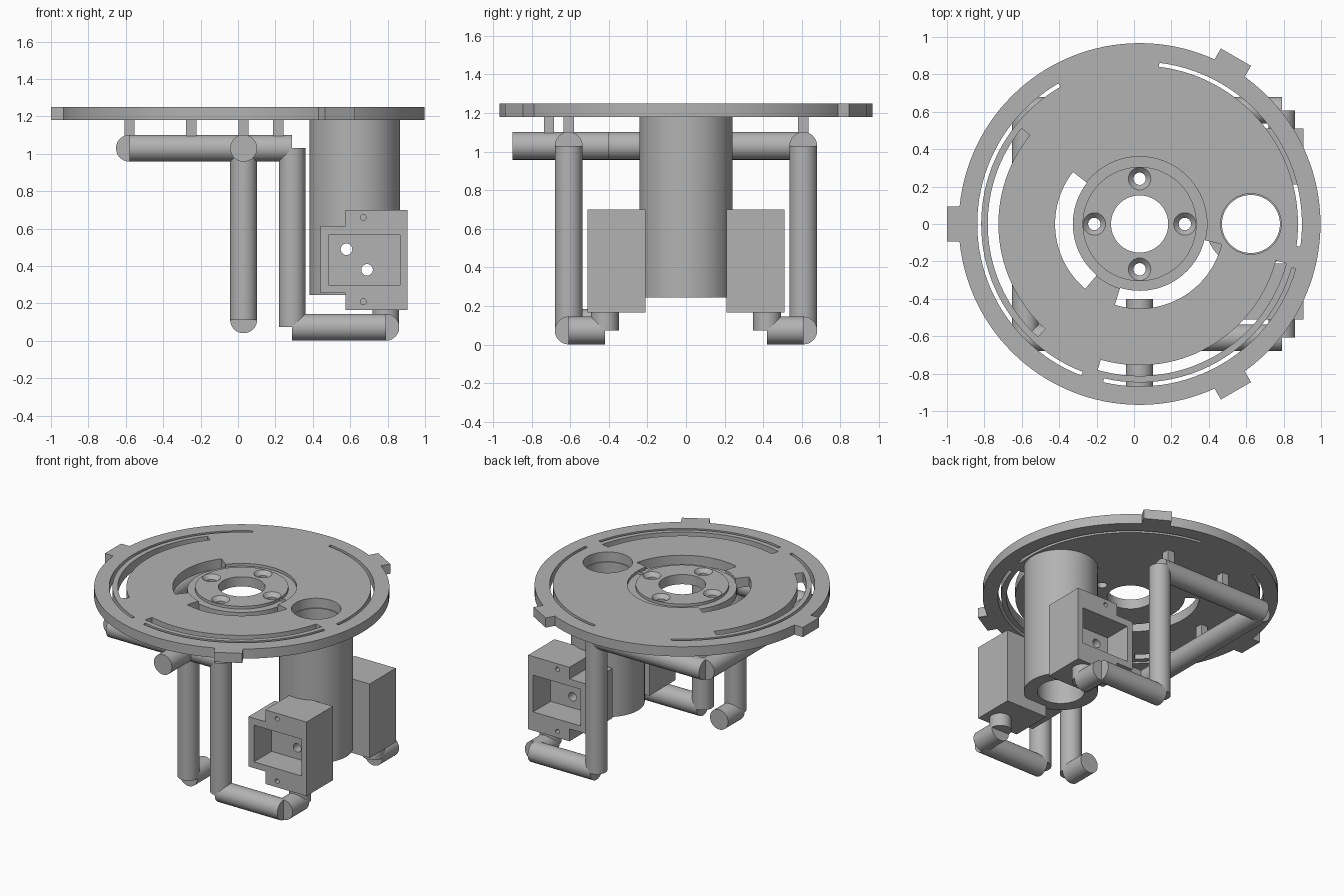
import bpy, bmesh, math
from mathutils import Vector, Matrix

cube = bpy.data.objects.get("Cube")
if cube:
    bpy.data.objects.remove(cube, do_unlink=True)

grey = bpy.data.materials.new("plain_grey")
grey.use_nodes = True
GREY = (0.45, 0.45, 0.45, 1)
grey.diffuse_color = GREY
grey.node_tree.nodes["Principled BSDF"].inputs["Base Color"].default_value = GREY

CX = 0.03                     # plate centre
PIPE = 0.072                  # pipe radius
Z0, Z1 = 1.18, 1.25           # plate bottom and top


def make(name, bm):
    bmesh.ops.recalc_face_normals(bm, faces=bm.faces)
    mesh = bpy.data.meshes.new(name)
    bm.to_mesh(mesh)
    bm.free()
    mesh.materials.append(grey)
    ob = bpy.data.objects.new(name, mesh)
    bpy.context.collection.objects.link(ob)
    return ob


def rod(bm, a, b, r, r2=None, seg=48):
    a, b = Vector(a), Vector(b)
    d = b - a
    rot = d.to_track_quat('Z', 'Y').to_matrix().to_4x4()
    bmesh.ops.create_cone(bm, cap_ends=True, segments=seg, radius1=r,
                          radius2=r if r2 is None else r2, depth=d.length,
                          matrix=Matrix.Translation((a + b) / 2) @ rot)


def box(bm, lo, hi):
    lo, hi = Vector(lo), Vector(hi)
    bmesh.ops.create_cube(bm, size=1, matrix=Matrix.Translation((lo + hi) / 2)
                          @ Matrix.Diagonal((*(hi - lo), 1)))


def prism(bm, points, z0, z1):
    face = bm.faces.new([bm.verts.new((x, y, z0)) for x, y in points])
    top = bmesh.ops.extrude_face_region(bm, geom=[face])["geom"]
    bmesh.ops.translate(bm, vec=(0, 0, z1 - z0),
                        verts=[v for v in top if isinstance(v, bmesh.types.BMVert)])


def arc(bm, r0, r1, start, end, z0, z1):
    n = max(8, int((end - start) / 3))
    angles = [math.radians(start + (end - start) * i / n) for i in range(n + 1)]
    ring = lambda r, seq: [(CX + r * math.cos(t), r * math.sin(t)) for t in seq]
    prism(bm, ring(r1, angles) + ring(r0, angles[::-1]), z0, z1)


def combine(ob, bm, operation='DIFFERENCE'):
    tool = make("cutter", bm)
    tool.hide_render = True
    mod = ob.modifiers.new("cut", 'BOOLEAN')
    mod.operation, mod.solver, mod.object = operation, 'EXACT', tool
    mod.use_self = True
    bpy.context.view_layer.update()
    result = bpy.data.meshes.new_from_object(
        ob.evaluated_get(bpy.context.evaluated_depsgraph_get()))
    ob.modifiers.clear()
    ob.data = result
    bpy.data.objects.remove(tool, do_unlink=True)


def smooth(ob):
    bpy.ops.object.select_all(action='DESELECT')
    ob.select_set(True)
    bpy.context.view_layer.objects.active = ob
    bpy.ops.object.shade_smooth_by_angle(angle=math.radians(30))


# Round plate with three locating tabs
bm = bmesh.new()
rod(bm, (CX, 0, Z0), (CX, 0, Z1), 0.967, seg=128)
plate = make("round_plate", bm)
bm = bmesh.new()
for angle in (60, 180, 300):
    t = math.radians(angle)
    u, v = Vector((math.cos(t), math.sin(t))), Vector((-math.sin(t), math.cos(t)))
    corners = [(0.9, -0.093), (1.03, -0.093), (1.03, 0.093), (0.9, 0.093)]
    prism(bm, [Vector((CX, 0)) + u * a + v * b for a, b in corners], Z0, Z1)
combine(plate, bm, 'UNION')

# Centre bore, screw holes, tube opening and shallow hub groove
bm = bmesh.new()
rod(bm, (CX, 0, 1), (CX, 0, 1.4), 0.153, seg=64)
rod(bm, (0.625, 0, 1), (0.625, 0, 1.4), 0.162, seg=64)
arc(bm, 0.305, 0.36, 0, 180, Z1 - 0.02, 1.3)
arc(bm, 0.305, 0.36, 180, 360, Z1 - 0.02, 1.3)
for i in range(4):
    t = i * math.pi / 2
    x, y = CX + 0.242 * math.cos(t), 0.242 * math.sin(t)
    rod(bm, (x, y, 1), (x, y, 1.4), 0.033, seg=32)
combine(plate, bm)
bm = bmesh.new()
for i in range(4):
    t = i * math.pi / 2
    x, y = CX + 0.242 * math.cos(t), 0.242 * math.sin(t)
    rod(bm, (x, y, Z1 - 0.03), (x, y, Z1 + 0.005), 0.03, 0.065, seg=32)
combine(plate, bm)

# Curved slots through the plate
bm = bmesh.new()
for slot in [(0.847, 0.868, -8, 83), (0.847, 0.868, 120, 249),
             (0.847, 0.868, 257, 344), (0.755, 0.812, 141, 228),
             (0.755, 0.812, 254, 345), (0.357, 0.452, 142, 230),
             (0.357, 0.452, 253, 346)]:
    arc(bm, *slot, 1.1, 1.3)
combine(plate, bm)
smooth(plate)

# Hollow vertical tube with cross holes for the wiring
holes = [(0.58, 0.49), (0.69, 0.38)]
bm = bmesh.new()
rod(bm, (0.625, 0, 0.245), (0.625, 0, Z0), 0.242, seg=72)
tube = make("main_tube", bm)
bm = bmesh.new()
rod(bm, (0.625, 0, 0.1), (0.625, 0, 1.3), 0.155, seg=64)
combine(tube, bm)
bm = bmesh.new()
for x, z in holes:
    rod(bm, (x, -0.6, z), (x, 0.6, z), 0.031, seg=24)
combine(tube, bm)
smooth(tube)

# Motor housings, one on each side of the tube
for side, s in (("front", -1), ("back", 1)):
    outline = [(0.575, 0.165), (0.905, 0.165), (0.905, 0.70), (0.575, 0.70),
               (0.575, 0.615), (0.44, 0.615), (0.44, 0.255), (0.575, 0.255)]
    bm = bmesh.new()
    prism(bm, outline, 0.21, 0.51)
    for v in bm.verts:
        v.co = (v.co.x, s * v.co.z, v.co.y)
    housing = make(side + "_motor_housing", bm)
    bm = bmesh.new()
    box(bm, (0.485, min(s * 0.31, s * 0.6), 0.30), (0.865, max(s * 0.31, s * 0.6), 0.565))
    for z in (0.21, 0.66):
        rod(bm, (0.67, s * 0.4, z), (0.67, s * 0.6, z), 0.016, seg=16)
    combine(housing, bm)
    bm = bmesh.new()
    for x, z in holes:
        rod(bm, (x, s * 0.1, z), (x, s * 0.7, z), 0.031, seg=24)
    combine(housing, bm)
    smooth(housing)


# Pipe runs: straight lengths meeting at square corners
def pipe_run(name, points):
    for i, (a, b) in enumerate(zip(points, points[1:])):
        bm = bmesh.new()
        rod(bm, a, b, PIPE)
        smooth(make(f"{name}_{i + 1}", bm))


TOP, LOW, SIDE = 1.03, 0.073, 0.608
for side, s in (("front", -1), ("back", 1)):
    y = s * SIDE
    pipe_run(side + "_pipe", [(-0.58, y, TOP), (0.29, y, TOP), (0.29, y, LOW),
                              (0.79, y, LOW), (0.79, s * 0.42, LOW), (0.79, s * 0.42, 0.18)])
pipe_run("cross_pipe", [(-0.58, -SIDE, TOP), (-0.58, SIDE, TOP)])
pipe_run("inlet_pipe", [(CX, -0.9, TOP), (CX, -0.40, TOP)])
pipe_run("drop_pipe", [(CX, -SIDE, TOP), (CX, -SIDE, 0.113), (CX, -0.42, 0.113)])

# Square posts hanging the pipes from the plate
posts = [(-0.58, 0), (CX, -0.71)]
for s in (-1, 1):
    posts += [(-0.25, s * SIDE), (0.215, s * SIDE)]
for i, (x, y) in enumerate(posts):
    bm = bmesh.new()
    box(bm, (x - 0.027, y - 0.027, 1.08), (x + 0.027, y + 0.027, Z0))
    make(f"hanger_post_{i + 1}", bm)
